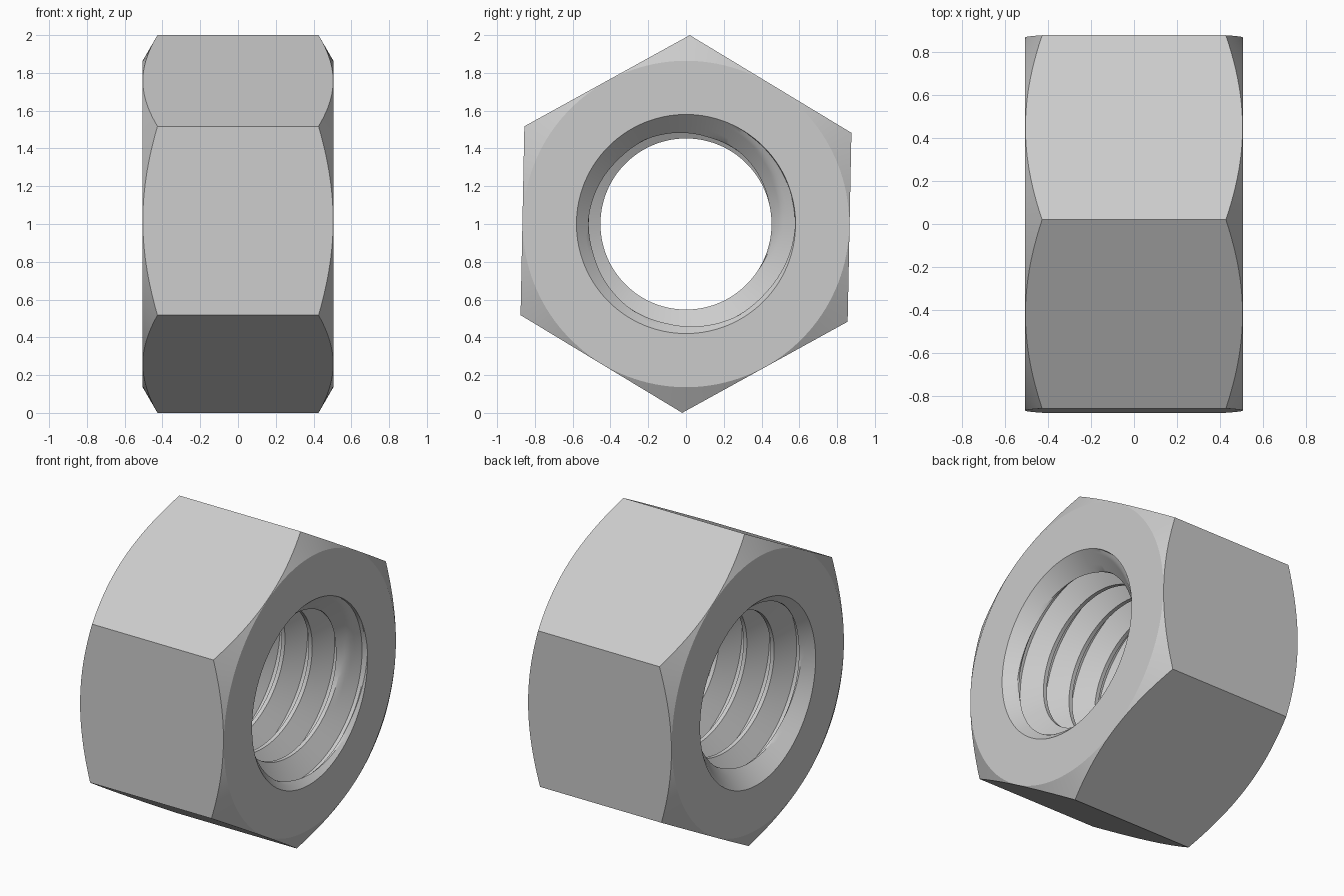
import bpy, bmesh
from math import sin, cos, tan, pi, radians

cube = bpy.data.objects.get("Cube")
if cube:
    bpy.data.objects.remove(cube)

HALF = 0.505              # half thickness along x
APOTHEM = 0.866           # centre to flat
FACE_R = 0.864            # radius where the end face meets the chamfer
MINOR, MAJOR = 0.453, 0.577
SINK_R = 0.58             # countersink mouth radius
PITCH = 0.192
COLS = 144
TILT = radians(88.85)     # direction of the top corner
START = 0.5625            # thread crest position at angle zero

# One pitch of thread: crest, flank out, root, flank in
CREST, FLANK = 0.025, 0.0715
STEPS = 6
tooth = [(0, MINOR)]
for i in range(STEPS + 1):
    tooth.append((CREST + FLANK * i / STEPS, MINOR + (MAJOR - MINOR) * i / STEPS))
for i in range(STEPS):
    tooth.append((PITCH - FLANK * (1 - i / STEPS), MAJOR - (MAJOR - MINOR) * i / STEPS))


def bore_column(angle):
    """Axial positions and radii of the threaded bore, from -x to +x."""
    column = [(-HALF, SINK_R)]
    for turn in range(-8, 3):
        for dx, r in tooth:
            x = START + PITCH * (turn + angle / (2 * pi)) + dx
            x = max(-HALF, min(HALF, x))
            column.append((x, max(r, SINK_R - (HALF - abs(x)))))
    return column + [(HALF, SINK_R)]


def outer_column(angle):
    """Chamfered hexagon, from the +x face round to the -x face."""
    local = (angle - TILT + pi / 6) % (pi / 3) - pi / 6
    r = APOTHEM / cos(pi / 6 - abs(local))
    x = HALF - (r - FACE_R) * tan(pi / 6)
    return [(HALF, FACE_R), (x, r), (-x, r), (-HALF, FACE_R), (-HALF, SINK_R)]


# Sweep the closed section round the axis
bm = bmesh.new()
columns = []
for i in range(COLS + 1):
    turn = 2 * pi * i / COLS
    angle = TILT + turn
    section = bore_column(angle) + outer_column(angle)
    columns.append([bm.verts.new((x, r * cos(angle), r * sin(angle) + 1))
                    for x, r in section])
for a, b in zip(columns, columns[1:]):
    for j in range(len(a) - 1):
        bm.faces.new((a[j], a[j + 1], b[j + 1], b[j]))
bmesh.ops.remove_doubles(bm, verts=bm.verts, dist=0.0002)
bmesh.ops.dissolve_degenerate(bm, edges=bm.edges, dist=0.0001)
bmesh.ops.recalc_face_normals(bm, faces=bm.faces)

mesh = bpy.data.meshes.new("hex_nut")
bm.to_mesh(mesh)
bm.free()
nut = bpy.data.objects.new("hex_nut", mesh)
bpy.context.collection.objects.link(nut)

# Plain steel colour
steel = bpy.data.materials.new("steel_grey")
steel.use_nodes = True
colour = (0.6, 0.6, 0.6, 1)
steel.diffuse_color = colour
steel.node_tree.nodes["Principled BSDF"].inputs["Base Color"].default_value = colour
mesh.materials.append(steel)

bpy.context.view_layer.objects.active = nut
nut.select_set(True)
bpy.ops.object.shade_smooth_by_angle(angle=radians(20))
